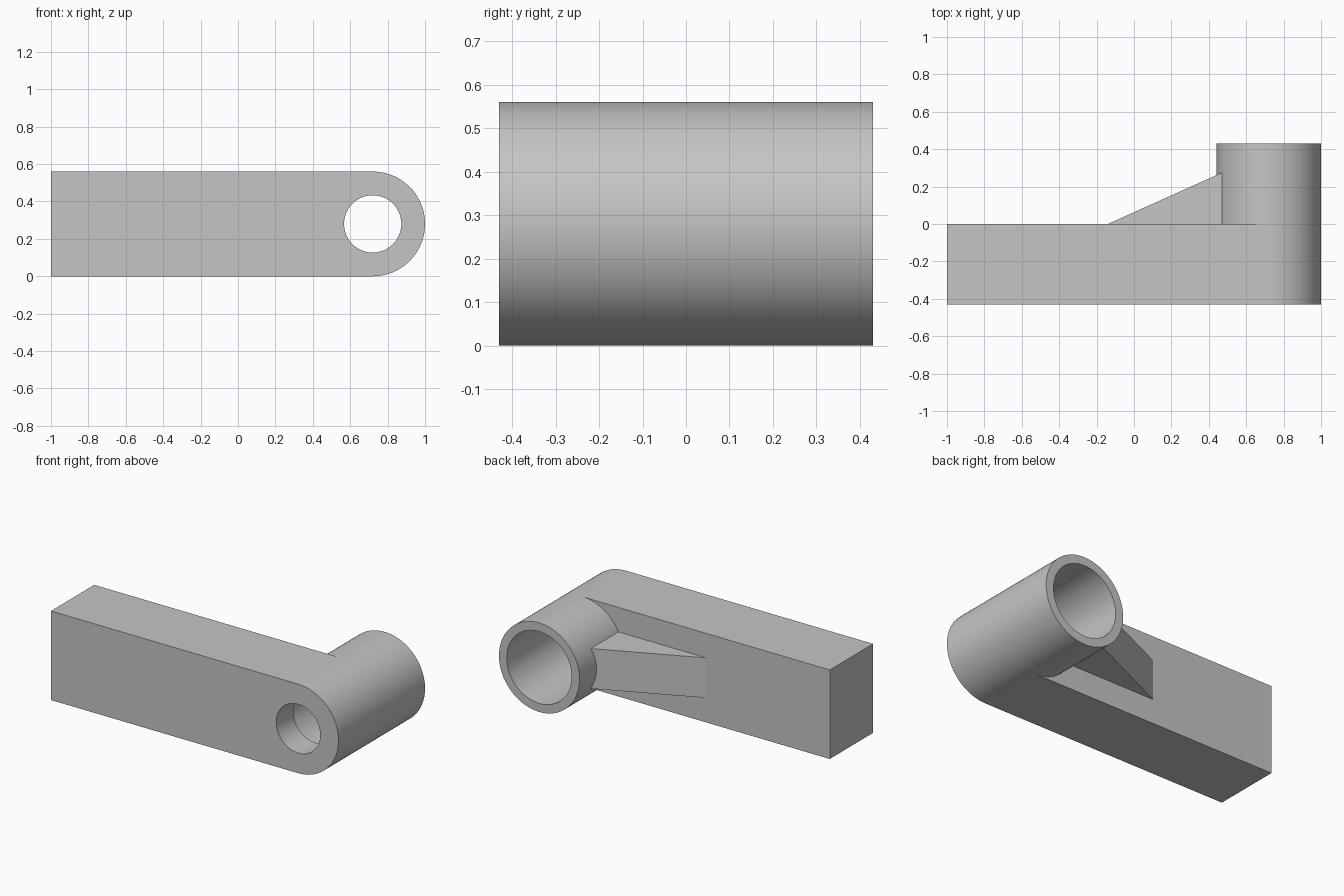
import bpy, bmesh, math

cube = bpy.data.objects.get("Cube")
if cube:
    bpy.data.objects.remove(cube, do_unlink=True)

grey = bpy.data.materials.new("light grey")
grey.use_nodes = True
COLOUR = (0.56, 0.56, 0.56, 1)
grey.diffuse_color = COLOUR
grey.node_tree.nodes["Principled BSDF"].inputs["Base Color"].default_value = COLOUR

FRONT, MID, BACK, FLOOR = -0.43, 0.0, 0.43, -0.26
END, AXIS_X, R = -1.0, 0.72, 0.28
BORE, HOLE = 0.226, 0.153
N = 96


def finish(bm, name):
    bmesh.ops.recalc_face_normals(bm, faces=bm.faces[:])
    mesh = bpy.data.meshes.new(name)
    bm.to_mesh(mesh)
    bm.free()
    mesh.materials.append(grey)
    obj = bpy.data.objects.new(name, mesh)
    bpy.context.collection.objects.link(obj)
    bpy.ops.object.select_all(action='DESELECT')
    obj.select_set(True)
    bpy.context.view_layer.objects.active = obj
    bpy.ops.object.shade_smooth_by_angle(angle=math.radians(30))
    return obj


# Arm with its stepped, bored boss as one closed solid
bm = bmesh.new()


def ring(radius, y):
    return [bm.verts.new((AXIS_X + radius * math.cos(a), y, R + radius * math.sin(a)))
            for a in (math.tau * i / N for i in range(N))]


def bridge(a, b, indices=range(N)):
    for i in indices:
        j = (i + 1) % N
        bm.faces.new((a[i], a[j], b[j], b[i]))


top, bottom = N // 4, 3 * N // 4
outer_front, outer_mid, outer_back = (ring(R, y) for y in (FRONT, MID, BACK))
bore_back, bore_floor = ring(BORE, BACK), ring(BORE, FLOOR)
hole_floor, hole_front = ring(HOLE, FLOOR), ring(HOLE, FRONT)

bridge(outer_front, outer_mid, [i for i in range(N) if not top <= i < bottom])
loops = [outer_mid, outer_back, bore_back, bore_floor, hole_floor, hole_front, outer_front]
for a, b in zip(loops, loops[1:]):
    bridge(a, b)

# Rectangular arm running out from the tangent lines of the boss
ends = []
for loop, y in ((outer_front, FRONT), (outer_mid, MID)):
    low = bm.verts.new((END, y, 0))
    high = bm.verts.new((END, y, 2 * R))
    bm.faces.new(loop[top:bottom + 1] + [low, high])
    ends.append((low, high))
(low_f, high_f), (low_m, high_m) = ends
bm.faces.new((low_f, low_m, high_m, high_f))
bm.faces.new((high_f, high_m, outer_mid[top], outer_front[top]))
bm.faces.new((low_f, low_m, outer_mid[bottom], outer_front[bottom]))
finish(bm, "arm_with_bored_boss")

# Triangular rib bracing the boss, its end buried in the boss wall
bm = bmesh.new()
HALF = 0.126
profile = [(-0.14, MID), (0.48, MID), (0.48, 0.279)]
base = bm.faces.new([bm.verts.new((x, y, R - HALF)) for x, y in profile])
extruded = bmesh.ops.extrude_face_region(bm, geom=[base])
bmesh.ops.translate(bm, vec=(0, 0, 2 * HALF),
                    verts=[v for v in extruded["geom"] if isinstance(v, bmesh.types.BMVert)])
finish(bm, "bracing_rib")
